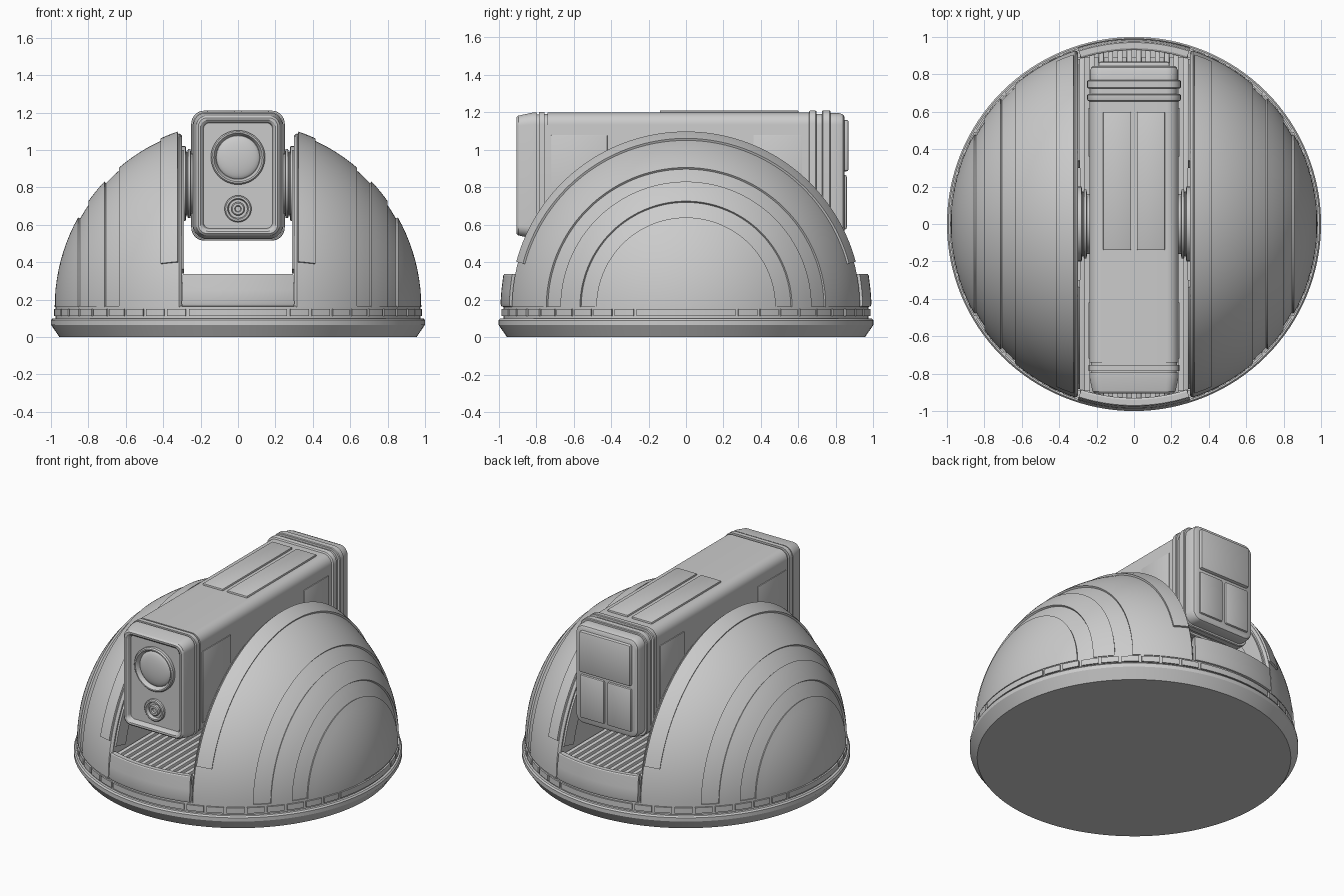
import bpy, bmesh
from math import sin, cos, asin, sqrt, pi, radians

if "Cube" in bpy.data.objects:
    bpy.data.objects.remove(bpy.data.objects["Cube"])

CZ = 0.16      # height of the dome centre
R = 0.98       # dome radius


def finish(name, bm, mirror=""):
    bmesh.ops.remove_doubles(bm, verts=bm.verts, dist=1e-5)
    bmesh.ops.recalc_face_normals(bm, faces=bm.faces)
    me = bpy.data.meshes.new(name)
    bm.to_mesh(me)
    bm.free()
    ob = bpy.data.objects.new(name, me)
    bpy.context.collection.objects.link(ob)
    if mirror:
        m = ob.modifiers.new("Mirror", 'MIRROR')
        m.use_axis = ['x' in mirror, 'y' in mirror, False]
        m.use_mirror_merge = False
    return ob


def lathe(name, prof, axis='z', c=(0, 0, 0), a0=0, a1=360, n=64, mirror=""):
    """Turn a closed (radius, height) outline about an axis, capping partial turns."""
    bm = bmesh.new()
    full = a1 - a0 == 360
    rings = []
    for i in range(n if full else n + 1):
        a = radians(a0 + (a1 - a0) * i / n)
        ring = []
        for r, h in prof:
            u, v = r * cos(a), r * sin(a)
            p = {'z': (u, v, h), 'x': (h, u, v), 'y': (u, h, v)}[axis]
            ring.append(bm.verts.new([p[k] + c[k] for k in range(3)]))
        rings.append(ring)
    m = len(prof)
    for i in range(n):
        A, B = rings[i], rings[(i + 1) % len(rings)]
        for j in range(m):
            k = (j + 1) % m
            if prof[j][0] == 0 and prof[k][0] == 0:
                continue
            bm.faces.new((A[j], A[k], B[k], B[j]))
    if not full:
        bm.faces.new(rings[0])
        bm.faces.new(rings[-1])
    return finish(name, bm, mirror)


def box(name, x, y, z, mirror="", bevel=0.006):
    bm = bmesh.new()
    bmesh.ops.create_cube(bm, size=1)
    for v in bm.verts:
        v.co = [(lo + hi) / 2 + s * (hi - lo) for s, (lo, hi) in zip(v.co, (x, y, z))]
    if bevel:
        bmesh.ops.bevel(bm, geom=bm.edges[:], offset=bevel, segments=2,
                        profile=0.5, affect='EDGES')
    return finish(name, bm, mirror)


def rounded_loft(name, sections, hw, z0, z1, rad):
    """Rounded rectangles along y; each section is (y, inset)."""
    bm = bmesh.new()
    rings = []
    for y, d in sections:
        r = rad - d * 0.6
        w, lo, hi = hw - d, z0 + d, z1 - d
        ring = []
        for q, (sx, zc) in enumerate([(1, hi - r), (-1, hi - r), (-1, lo + r), (1, lo + r)]):
            for k in range(9):
                a = (q + k / 8) * pi / 2
                ring.append(bm.verts.new((sx * (w - r) + r * cos(a), y, zc + r * sin(a))))
        rings.append(ring)
    for A, B in zip(rings, rings[1:]):
        for j in range(len(A)):
            k = (j + 1) % len(A)
            bm.faces.new((A[j], A[k], B[k], B[j]))
    bm.faces.new(rings[0])
    bm.faces.new(rings[-1])
    return finish(name, bm)


def arc(x0, x1, rad, n):
    """Points (radius, x) along the dome between two x positions."""
    a, b = asin(x0 / R), asin(x1 / R)
    return [(0 if x1 == R and i == n else rad * cos(a + (b - a) * i / n),
             rad * sin(a + (b - a) * i / n)) for i in range(n + 1)]


# Base disc
lathe("base", [(0, 0), (0.955, 0), (1, 0.065), (1, 0.09), (0.992, 0.1),
               (0.975, 0.1), (0.975, 0.165), (0, 0.165)], n=128)

# Segmented ring round the base
cuts = [0] + [16 + 7.25 * i for i in range(9)] + [90]
for a, b in zip(cuts, cuts[1:]):
    lathe("base_ring_segment", [(0.96, 0.112), (0.985, 0.112), (0.985, 0.15), (0.96, 0.15)],
          a0=a - 90 + (0.5 if a else 0), a1=b - 90 - (0.5 if b < 90 else 0),
          n=8, mirror="xy")

# Dome halves with two sunken arc bands
g = R - 0.012
shell = [(0, 0.3), (0.915, 0.3), (0.922, 0.305)] + arc(0.315, 0.636, R, 10) \
    + arc(0.636, 0.715, g, 3) + arc(0.715, 0.80, R, 4) + arc(0.80, 0.855, g, 3) \
    + arc(0.855, R, R, 10)
lathe("dome_half", shell, 'x', (0, 0, CZ), 0, 180, 80, "x")

# Raised rims beside the slot
rim = arc(0.32, 0.41, R + 0.012, 5) + arc(0.32, 0.41, R - 0.02, 5)[::-1]
lathe("dome_rim", rim, 'x', (0, 0, CZ), 15, 165, 72, "x")

# Inner wall trims
lathe("slot_wall_trim", [(0.80, 0.288), (0.905, 0.288), (0.905, 0.305), (0.80, 0.305)],
      'x', (0, 0, CZ), 13, 68, 28, "xy")

# Curved sill plates closing the slot, front and back
lathe("slot_sill", [(0.93, 0.15), (0.985, 0.165), (0.99, 0.18), (0.985, 0.25), (0.975, 0.33),
                    (0.97, 0.336), (0.94, 0.336), (0.93, 0.33)],
      a0=-107.7, a1=-72.3, n=16, mirror="y")

# Ribbed slot floor
box("slot_floor", (-0.3, 0.3), (-0.89, 0.89), (0.15, 0.29), bevel=0)
for i in range(12):
    x = -0.275 + 0.05 * i
    e = sqrt(0.945 ** 2 - x * x)
    box("floor_rib", (x - 0.014, x + 0.014), (-e, e), (0.27, 0.318), bevel=0.003)

# Head body with collar grooves, sunken face and rear ribs
rounded_loft("head", [
    (-0.875, 0.066), (-0.895, 0.06), (-0.904, 0.05), (-0.905, 0.038), (-0.895, 0.028),
    (-0.82, 0.012), (-0.795, 0.012), (-0.795, 0.022), (-0.785, 0.022), (-0.785, 0.008),
    (-0.755, 0.008), (-0.755, 0.02), (-0.74, 0.02), (-0.74, 0.012), (0.655, 0.012),
    (0.66, 0.002), (0.665, 0), (0.69, 0), (0.695, 0.004), (0.695, 0.018), (0.725, 0.018),
    (0.725, 0.004), (0.73, 0), (0.765, 0), (0.77, 0.004), (0.77, 0.015), (0.82, 0.015),
    (0.838, 0.022), (0.845, 0.034)], 0.25, 0.515, 1.21, 0.07)

# Roof, side and rear panels on the head
box("roof_panel", (0.015, 0.165), (-0.14, 0.6), (1.18, 1.21), "x")
for y0, y1 in ((-0.72, -0.42), (0.36, 0.62)):
    box("side_panel", (0.22, 0.243), (y0, y1), (0.6, 1.08), "x", 0.003)
box("rear_upper_panel", (-0.19, 0.19), (0.82, 0.868), (0.885, 1.16), bevel=0.012)
box("rear_lower_panel", (0.012, 0.19), (0.82, 0.858), (0.575, 0.865), "x", 0.01)

# Pivot joints between head and dome
lathe("pivot", [(0, 0.22), (0.16, 0.22), (0.16, 0.25), (0.185, 0.255), (0.185, 0.268),
                (0.17, 0.27), (0.17, 0.276), (0.2, 0.28), (0.2, 0.31), (0, 0.31)],
      'x', (0, 0, 0.82), n=48, mirror="x")

# Main lens: ring and domed glass
lens = (0, 0, 0.96)
lathe("lens_ring", [(0.115, -0.86), (0.145, -0.86), (0.145, -0.895), (0.138, -0.903),
                    (0.13, -0.903), (0.118, -0.885)], 'y', lens, n=48)
glass = [(0, -0.86)] + [(0.118 * cos(i * pi / 16), -0.87 - 0.028 * sin(i * pi / 16))
                        for i in range(8)] + [(0, -0.898)]
lathe("lens_glass", glass, 'y', lens, n=48)

# Small lower sensor
sensor = (0, 0, 0.685)
lathe("sensor_ring", [(0.05, -0.86), (0.072, -0.86), (0.072, -0.89), (0.066, -0.896),
                      (0.056, -0.896), (0.05, -0.885)], 'y', sensor, n=32)
lathe("sensor_core", [(0, -0.86), (0.036, -0.86), (0.036, -0.89), (0.03, -0.896),
                      (0.018, -0.896), (0.014, -0.885), (0, -0.885)], 'y', sensor, n=32)

# Smooth shading with crisp edges
bpy.ops.object.select_all(action='SELECT')
bpy.context.view_layer.objects.active = bpy.data.objects["head"]
bpy.ops.object.shade_smooth_by_angle(angle=radians(30))
